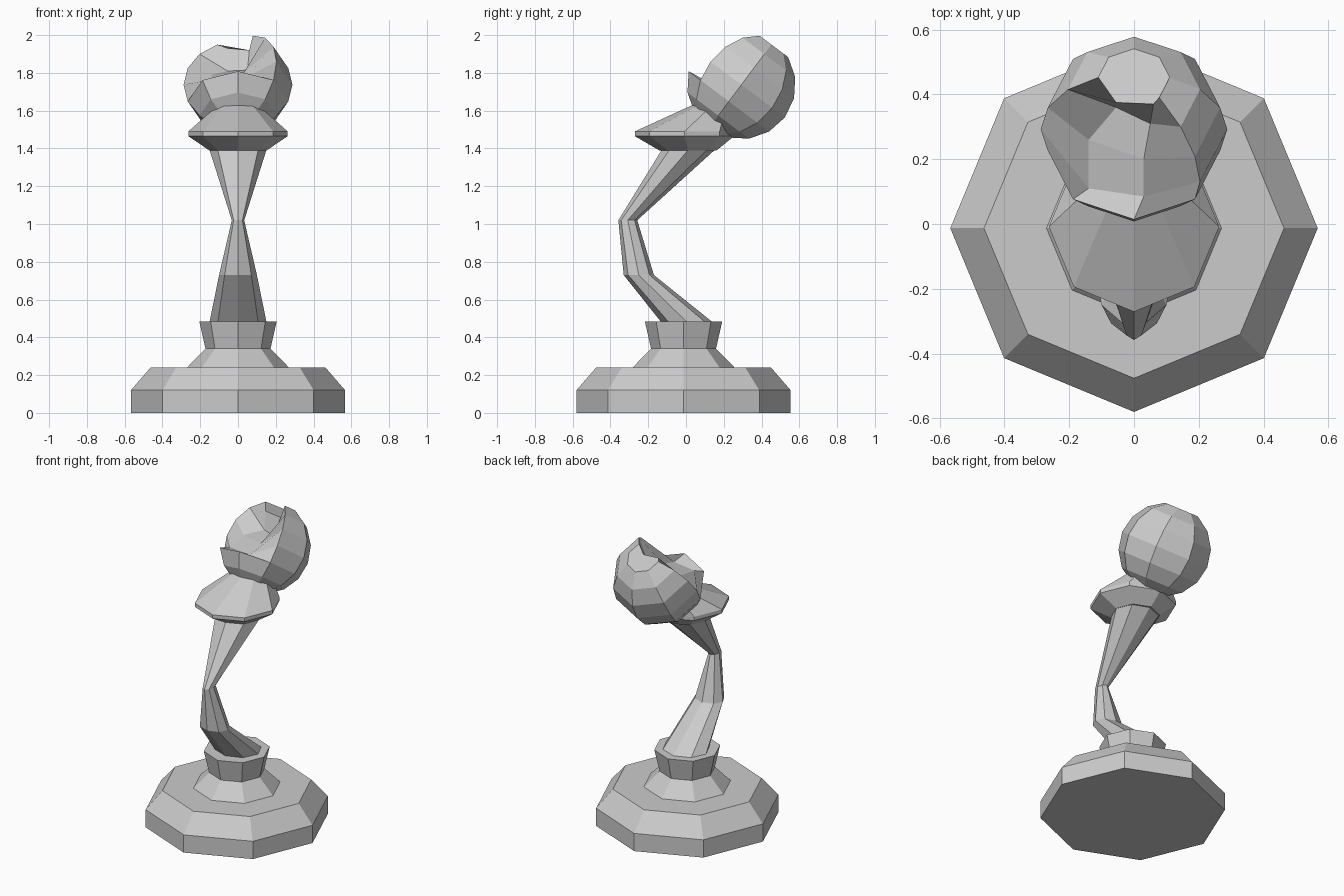
import bpy, bmesh
from math import sin, cos, pi, radians
from mathutils import Vector

if "Cube" in bpy.data.objects:
    bpy.data.objects.remove(bpy.data.objects["Cube"])

SIDES = 8

def loft(name, rings):
    """Skin a stack of vertex rings and cap both ends."""
    bm = bmesh.new()
    rows = [[bm.verts.new(p) for p in ring] for ring in rings]
    for a, b in zip(rows, rows[1:]):
        for i in range(SIDES):
            j = (i + 1) % SIDES
            bm.faces.new((a[i], a[j], b[j], b[i]))
    bm.faces.new(rows[0][::-1])
    bm.faces.new(rows[-1])
    bmesh.ops.recalc_face_normals(bm, faces=bm.faces)
    mesh = bpy.data.meshes.new(name)
    bm.to_mesh(mesh)
    bm.free()
    obj = bpy.data.objects.new(name, mesh)
    bpy.context.collection.objects.link(obj)
    return obj

def ring(y, z, rx, ry=None):
    """Horizontal octagon with a corner facing the front."""
    ry = rx if ry is None else ry
    return [(rx * sin(2 * pi * i / SIDES), y - ry * cos(2 * pi * i / SIDES), z)
            for i in range(SIDES)]

# Stepped base with flared collar
profile = [(0, .567), (.12, .567), (.24, .463), (.24, .27), (.34, .172), (.485, .205)]
loft("base", [ring(-.013, z, r) for z, r in profile])

# Curved stem pinched in the middle
loft("stem", [ring(0, .47, .152, .14), ring(0, .485, .15, .135),
              ring(-.25, .73, .1, .08), ring(-.308, 1.02, .033, .05),
              ring(.01, 1.39, .15, .14), ring(.03, 1.42, .15, .14)])

# Collar disc with a skewed cone leaning towards the bulb
loft("collar", [ring(.01, 1.39, .152), ring(-.008, 1.465, .263),
                ring(-.008, 1.49, .263), ring(.14, 1.63, .105)])

# Tilted round bulb, flat at the upper pole, with a hollow opening
axis, front, side = Vector((0, .6, .8)), Vector((0, -.8, .6)), Vector((1, 0, 0))
centre, radius = Vector((0, .293, 1.737)), .288
bulb = []
for lat in [-89] + [-67.5 + 22.5 * k for k in range(7)]:
    t = radians(lat)
    bulb.append([centre + radius * (axis * sin(t) + cos(t) *
                 (front * cos(2 * pi * i / SIDES) + side * sin(2 * pi * i / SIDES)))
                 for i in range(SIDES)])
# Push the front and front-left columns inwards, from the lip up to the cap
hollow = [((.03, .085, 1.77), (-.14, .11, 1.765)),
          ((.03, .2, 1.80), (-.14, .26, 1.79)),
          ((.05, .31, 1.815), (-.055, .36, 1.81)),
          ((.06, .37, 1.92), (-.055, .375, 1.93))]
for row, (mid, left) in zip(bulb[4:], hollow):
    row[0], row[7] = Vector(mid), Vector(left)
loft("bulb", bulb)
